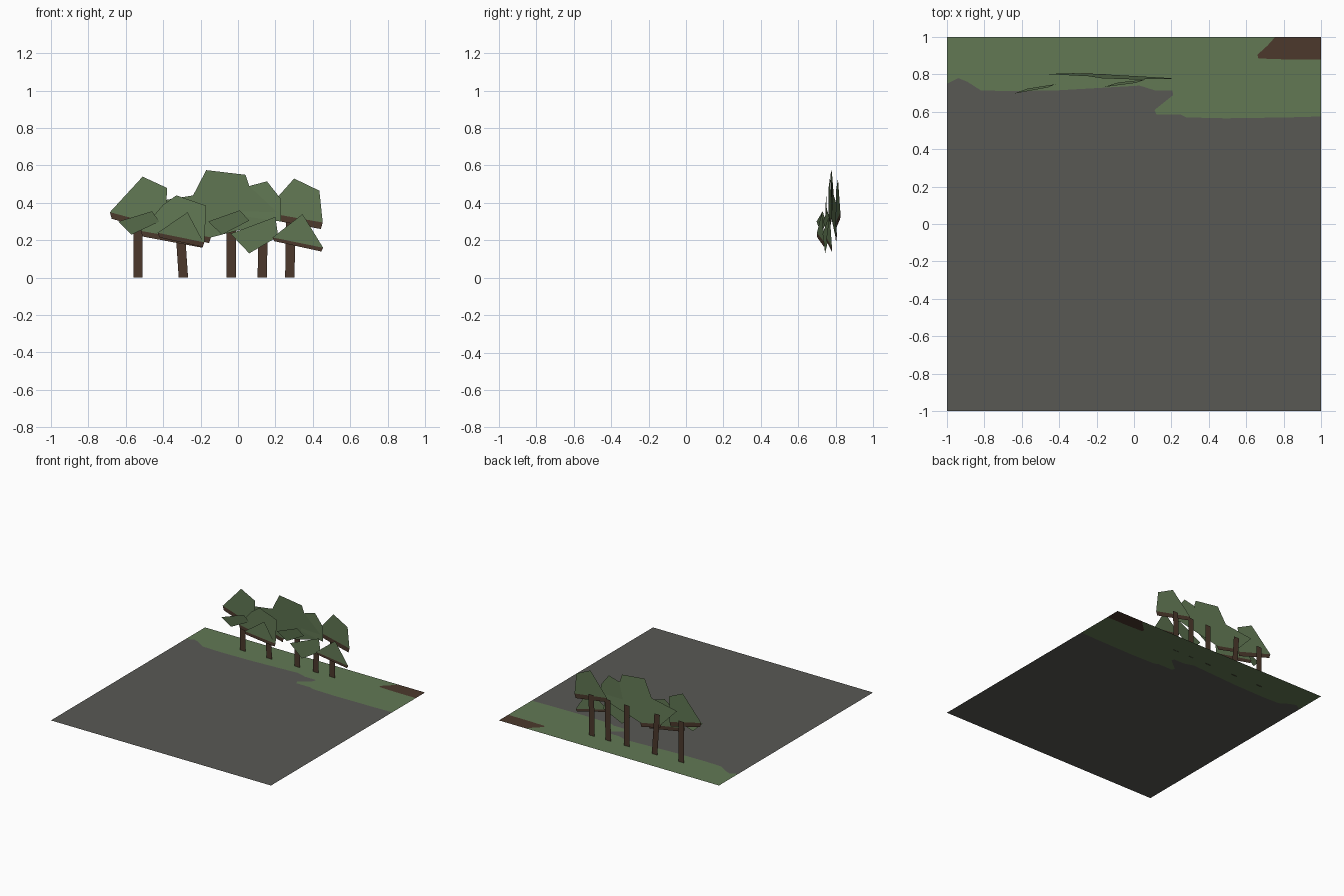
import bpy

if "Cube" in bpy.data.objects:
    bpy.data.objects.remove(bpy.data.objects["Cube"])


def material(name, rgb):
    m = bpy.data.materials.new(name)
    lin = [((c / 255 + 0.055) / 1.055) ** 2.4 for c in rgb]
    m.diffuse_color = (*lin, 1)
    m.use_nodes = True
    m.node_tree.nodes["Principled BSDF"].inputs["Base Color"].default_value = m.diffuse_color
    return m


GREEN = material("leaf_green", (98, 121, 84))
BROWN = material("bark_brown", (76, 57, 44))
GREY = material("asphalt_grey", (89, 89, 84))


def flat_mesh(name, polys):
    """polys: list of (points, material); one n-gon for each."""
    verts, faces, mats = [], [], []
    for pts, mat in polys:
        faces.append(range(len(verts), len(verts) + len(pts)))
        verts += pts
        mats.append(mat)
    me = bpy.data.meshes.new(name)
    me.from_pydata(verts, [], [list(f) for f in faces])
    for m in (GREEN, BROWN, GREY):
        me.materials.append(m)
    for p, m in zip(me.polygons, mats):
        p.material_index = (GREEN, BROWN, GREY).index(m)
    ob = bpy.data.objects.new(name, me)
    bpy.context.collection.objects.link(ob)
    return ob


# ground: asphalt, grass verge and bare-earth corner share their borders
Z = 0.004
verge = [(-1, .75), (-.94, .78), (-.89, .76), (-.82, .715), (-.67, .71), (-.4, .715),
         (.03, .74), (.11, .715), (.205, .715), (.21, .69), (.11, .61), (.12, .585),
         (.25, .585), (.28, .57), (.49, .565), (.83, .57), (1, .575)]
earth = [(1, .88), (.81, .88), (.665, .885), (.66, .905), (.715, .955), (.755, 1)]
ground = [([(-1, -1), (1, -1)] + verge[::-1], GREY),
          (verge + earth + [(-1, 1)], GREEN),
          (earth[::-1] + [(1, 1)], BROWN)]
flat_mesh("ground", [([(x, y, Z) for x, y in pts], m) for pts, m in ground])


# foliage cards: outline in x,z; the last edge is the base, with a bark strip below it
def card(name, pts, strip, x0, y0, x1, y1, lean=0.0):
    def place(p):
        x, z = p
        return (x, y0 + (y1 - y0) * (x - x0) / (x1 - x0) + lean * (z - .35), z)
    polys = [([place(p) for p in pts], GREEN)]
    if strip:
        a, b = pts[0], pts[-1]
        low = [a, (a[0] + .01, a[1] - strip), (b[0] - .01, b[1] - strip), b]
        polys.append(([place(p) for p in low], BROWN))
    flat_mesh(name, polys)


card("upper_foliage_1", [(-.685, .35), (-.51, .54), (-.38, .48), (-.385, .27)],
     .035, -.68, .78, -.18, .75)
card("upper_foliage_2", [(-.52, .25), (-.40, .39), (-.33, .44), (-.17, .385), (-.18, .19)],
     .03, -.52, .755, -.15, .745)
card("upper_foliage_3", [(-.34, .255), (-.48, .40), (-.24, .44), (-.17, .575), (.04, .55),
                         (.06, .49), (.23, .33), (.18, .30), (-.145, .215)],
     .03, -.48, .805, .25, .775, -.06)
card("upper_foliage_4", [(.02, .33), (.06, .49), (.155, .515), (.23, .42), (.23, .30)],
     0, 0, .785, .25, .775)
card("upper_foliage_5", [(.14, .35), (.22, .44), (.30, .53), (.435, .465), (.453, .295)],
     .035, .14, .825, .45, .80)
card("lower_foliage_1", [(-.57, .23), (-.64, .30), (-.46, .355), (-.42, .30)],
     0, -.64, .69, -.42, .74, -.15)
card("lower_foliage_2", [(-.43, .24), (-.27, .35), (-.185, .19)],
     .025, -.43, .70, -.18, .74)
card("lower_foliage_3", [(-.085, .23), (-.16, .30), (.01, .36), (.06, .305)],
     0, -.16, .725, .06, .765, -.15)
card("lower_foliage_4", [(.06, .13), (-.04, .235), (.20, .325), (.215, .22)],
     0, -.04, .73, .22, .765)
card("lower_foliage_5", [(.185, .215), (.345, .34), (.455, .16)],
     .02, .18, .75, .455, .78)

# flat trunks behind the foliage: bottom x, top x, bottom z
for i, (xb, xt, zb) in enumerate([(-.535, -.535, 0), (-.292, -.315, 0), (-.037, -.037, 0),
                                  (.13, .134, .002), (.277, .283, .002)]):
    w, y = .025, .825
    flat_mesh(f"trunk_{i + 1}", [([(xb - w, y, zb), (xb + w, y, zb),
                                   (xt + w, y, .34), (xt - w, y, .34)], BROWN)])
